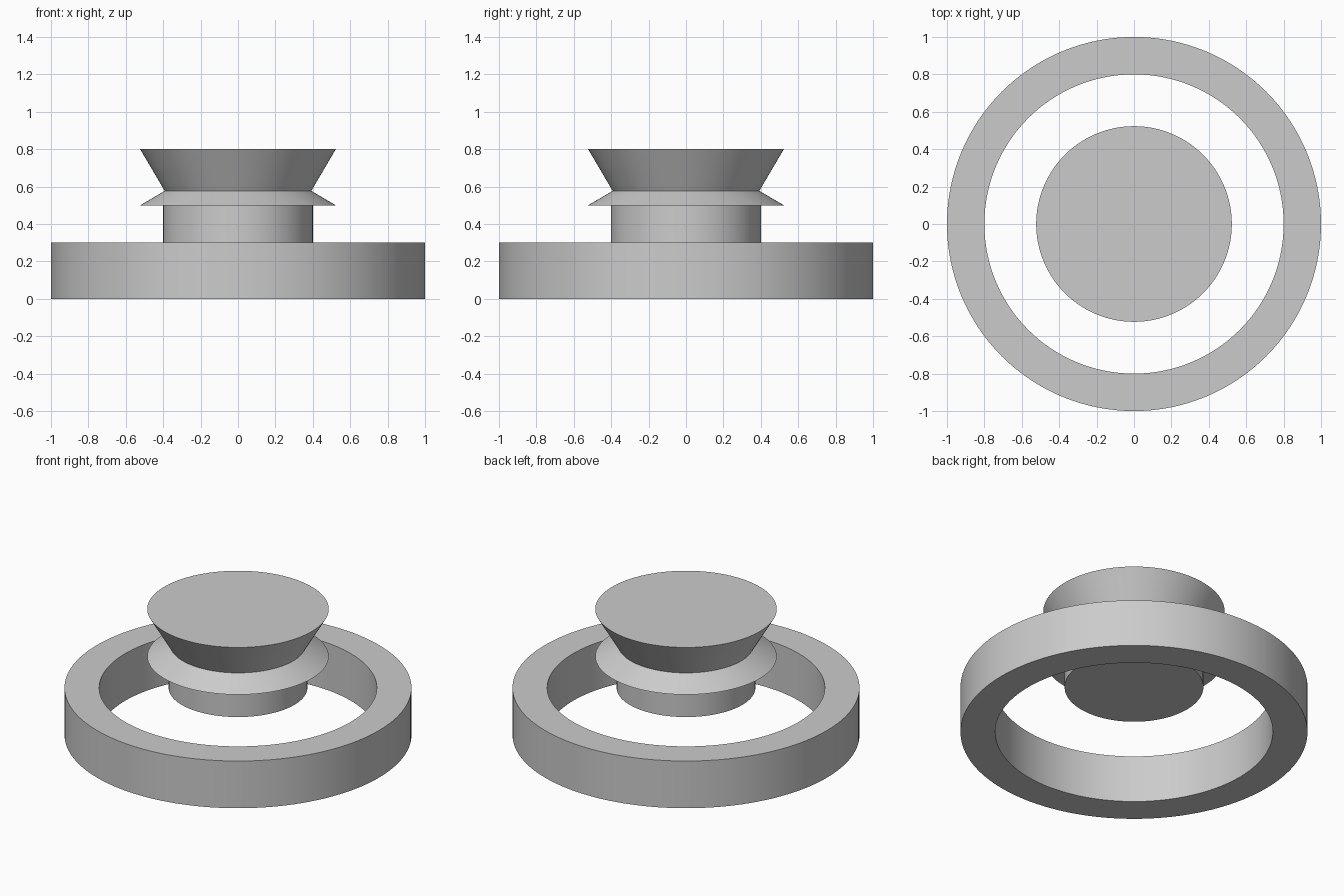
import bpy
import bmesh
import math

SEGMENTS = 128

cube = bpy.data.objects.get("Cube")
if cube:
    bpy.data.objects.remove(cube, do_unlink=True)

grey = bpy.data.materials.new("light_grey")
grey.use_nodes = True
colour = (0.6, 0.6, 0.6, 1)
grey.diffuse_color = colour
grey.node_tree.nodes["Principled BSDF"].inputs["Base Color"].default_value = colour


def lathe(name, profile, closed=False):
    """Turn a radius/height profile around the z axis."""
    bm = bmesh.new()
    verts = [bm.verts.new((r, 0, z)) for r, z in profile]
    edges = [bm.edges.new(pair) for pair in zip(verts, verts[1:])]
    if closed:
        edges.append(bm.edges.new((verts[-1], verts[0])))
    bmesh.ops.spin(bm, geom=verts + edges, cent=(0, 0, 0), axis=(0, 0, 1),
                   angle=math.tau, steps=SEGMENTS, use_merge=False)
    bmesh.ops.remove_doubles(bm, verts=bm.verts[:], dist=0.0001)
    bmesh.ops.recalc_face_normals(bm, faces=bm.faces[:])
    mesh = bpy.data.meshes.new(name)
    bm.to_mesh(mesh)
    bm.free()
    mesh.materials.append(grey)
    obj = bpy.data.objects.new(name, mesh)
    bpy.context.collection.objects.link(obj)
    bpy.ops.object.select_all(action="DESELECT")
    obj.select_set(True)
    bpy.context.view_layer.objects.active = obj
    bpy.ops.object.shade_smooth_by_angle(angle=math.radians(30))
    return obj


# Wide outer ring, open in the middle
lathe("outer_ring", [(0.8, 0), (1, 0), (1, 0.3), (0.8, 0.3)], closed=True)

# Central hub: short stem, sloping skirt, narrow waist and flared cap
lathe("central_hub", [(0, 0.3), (0.4, 0.3), (0.4, 0.5), (0.523, 0.5),
                      (0.392, 0.577), (0.523, 0.8), (0, 0.8)])
